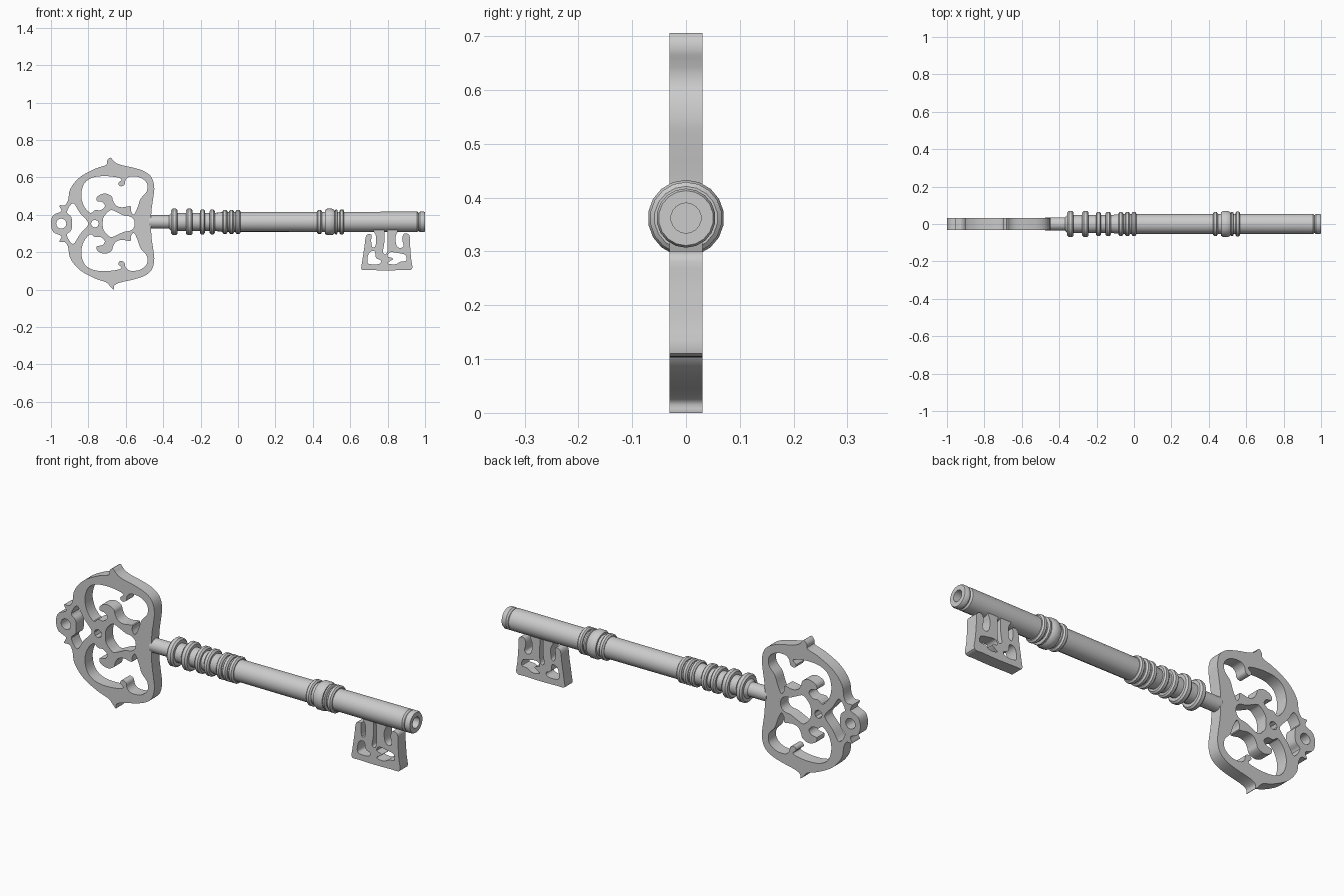
import bpy, bmesh, math
from mathutils import Vector, Matrix

if "Cube" in bpy.data.objects:
    bpy.data.objects.remove(bpy.data.objects["Cube"])

AXIS_Z = 0.362      # height of the shaft axis
BOW_Z = 0.353       # mirror height of the bow
HALF_T = 0.031      # half thickness of the flat parts


def smooth_loop(pts, steps=4):
    """Closed Catmull-Rom curve through the points."""
    out, n = [], len(pts)
    for i in range(n):
        a, b, c, d = (Vector(pts[(i + k) % n]) for k in (-1, 0, 1, 2))
        for s in range(steps):
            t = s / steps
            out.append(0.5 * (2 * b + (c - a) * t + (2 * a - 5 * b + 4 * c - d) * t * t
                              + (3 * b - a - 3 * c + d) * t ** 3))
    return out


def finish(name, bm):
    me = bpy.data.meshes.new(name)
    bm.to_mesh(me)
    bm.free()
    ob = bpy.data.objects.new(name, me)
    bpy.context.collection.objects.link(ob)
    bpy.ops.object.select_all(action='DESELECT')
    ob.select_set(True)
    bpy.context.view_layer.objects.active = ob
    bpy.ops.object.shade_smooth_by_angle(angle=math.radians(35))
    return ob


def plate(name, loops):
    """Extruded flat plate in the XZ plane; inner loops become holes."""
    cu = bpy.data.curves.new(name + "_curve", 'CURVE')
    cu.dimensions, cu.fill_mode, cu.extrude = '2D', 'BOTH', HALF_T
    for loop in loops:
        sp = cu.splines.new('POLY')
        sp.points.add(len(loop) - 1)
        for p, q in zip(sp.points, loop):
            p.co = (q[0], q[1], 0, 1)
        sp.use_cyclic_u = True
    tmp = bpy.data.objects.new(name + "_tmp", cu)
    bpy.context.collection.objects.link(tmp)
    dg = bpy.context.evaluated_depsgraph_get()
    me = bpy.data.meshes.new_from_object(tmp.evaluated_get(dg))
    bpy.data.objects.remove(tmp)
    bm = bmesh.new()
    bm.from_mesh(me)
    bmesh.ops.remove_doubles(bm, verts=bm.verts, dist=1e-5)
    bmesh.ops.transform(bm, matrix=Matrix.Rotation(math.pi / 2, 4, 'X'), verts=bm.verts)
    bmesh.ops.recalc_face_normals(bm, faces=bm.faces)
    return finish(name, bm)


def flip(pts):
    return [(x, 2 * BOW_Z - z) for x, z in reversed(pts)]


def circle(x, z, r, n=16):
    return [(x + r * math.cos(2 * math.pi * i / n), z + r * math.sin(2 * math.pi * i / n))
            for i in range(n)]


# Bow: outer edge (upper half), mirrored below
edge = [(-.465, .37), (-.462, .43), (-.452, .50), (-.448, .55), (-.462, .60), (-.50, .632),
        (-.56, .652), (-.63, .668), (-.662, .685), (-.682, .706), (-.70, .69), (-.705, .667),
        (-.76, .648), (-.83, .612), (-.872, .575), (-.90, .53), (-.908, .48), (-.925, .452),
        (-.955, .45), (-.945, .42), (-.985, .40), (-.999, .37)]
lower = [(x + (.018 if z > .685 else 0), z) for x, z in edge]
# Large scrolled opening with a rim hook and the curled ornament
scroll = [(-.79, .41), (-.825, .45), (-.838, .51), (-.82, .57), (-.775, .60), (-.71, .607),
          (-.645, .60), (-.622, .588), (-.64, .57), (-.63, .553), (-.608, .56), (-.60, .588),
          (-.575, .605), (-.525, .60), (-.488, .57), (-.488, .525), (-.52, .487), (-.537, .44),
          (-.557, .402), (-.573, .423), (-.575, .446), (-.62, .44), (-.652, .45), (-.668, .475),
          (-.677, .50), (-.712, .514), (-.75, .50), (-.755, .475), (-.725, .468), (-.712, .446),
          (-.735, .425), (-.765, .425)]
# Opening in the middle of the ornament
mid = [(-.722, .375), (-.71, .40), (-.68, .425), (-.645, .413), (-.61, .397), (-.575, .39),
       (-.555, .37)]
# Opening between the end ring and the hub
left = [(-.805, .365), (-.845, .41), (-.882, .462), (-.915, .415), (-.89, .385)]
plate("bow", [smooth_loop(edge + flip(lower)), smooth_loop(scroll), smooth_loop(flip(scroll)),
              smooth_loop(mid + flip(mid)), smooth_loop(left + flip(left)),
              circle(-.945, BOW_Z, .027), circle(-.765, BOW_Z, .021, 8)])

# Bit: lobed plate hanging below the shaft
bit_edge = [(.728, .33), (.738, .285), (.735, .235), (.718, .228), (.712, .26), (.712, .295),
            (.685, .288), (.676, .23), (.664, .15), (.661, .108), (.70, .105), (.79, .103),
            (.88, .105), (.93, .11), (.925, .17), (.92, .24), (.917, .29), (.89, .30),
            (.878, .272), (.885, .235), (.868, .222), (.848, .235), (.842, .28), (.848, .33)]
bit_left = [(.692, .145), (.70, .195), (.73, .205), (.738, .17), (.765, .155), (.755, .138),
            (.72, .135)]
bit_right = [(.80, .142), (.83, .165), (.80, .178), (.815, .20), (.86, .195), (.895, .185),
             (.90, .155), (.87, .15), (.84, .135)]
slit = [(.783, .32), (.782, .25), (.775, .20), (.79, .19), (.80, .22), (.797, .32)]
plate("bit", [smooth_loop(p) for p in (bit_edge, bit_left, bit_right, slit)])


# Shaft: turned profile of (x, radius)
def ring(x, w, r, neck):
    return [(x - w, neck), (x - w, r - .008), (x - w * .5, r), (x + w * .5, r),
            (x + w, r - .008), (x + w, neck)]


profile = [(-.475, 0), (-.475, .036), (-.37, .036)]
for x, w, r in [(-.34, .017, .071), (-.26, .017, .071), (-.19, .014, .066), (-.138, .014, .066)]:
    profile += ring(x, w, r, .048)
for x in (-.07, -.035, 0):
    profile += ring(x, .013, .065, .053)
for x, w, r in [(.435, .013, .065), (.49, .026, .071), (.525, .008, .066), (.555, .013, .067)]:
    profile += ring(x, w, r, .054)
profile += [(.958, .055), (.966, .048), (.974, .055), (.993, .055), (1, .051),
            (1, .028), (.90, .028), (.90, 0)]

SIDES = 18
bm = bmesh.new()
verts = [bm.verts.new((x, 0, AXIS_Z + r)) for x, r in profile]
edges = [bm.edges.new(p) for p in zip(verts, verts[1:])]
bmesh.ops.spin(bm, geom=verts + edges, cent=(0, 0, AXIS_Z), axis=(1, 0, 0),
               angle=2 * math.pi, steps=SIDES, use_duplicate=False)
bmesh.ops.remove_doubles(bm, verts=bm.verts, dist=1e-5)
bmesh.ops.recalc_face_normals(bm, faces=bm.faces)
finish("shaft", bm)
